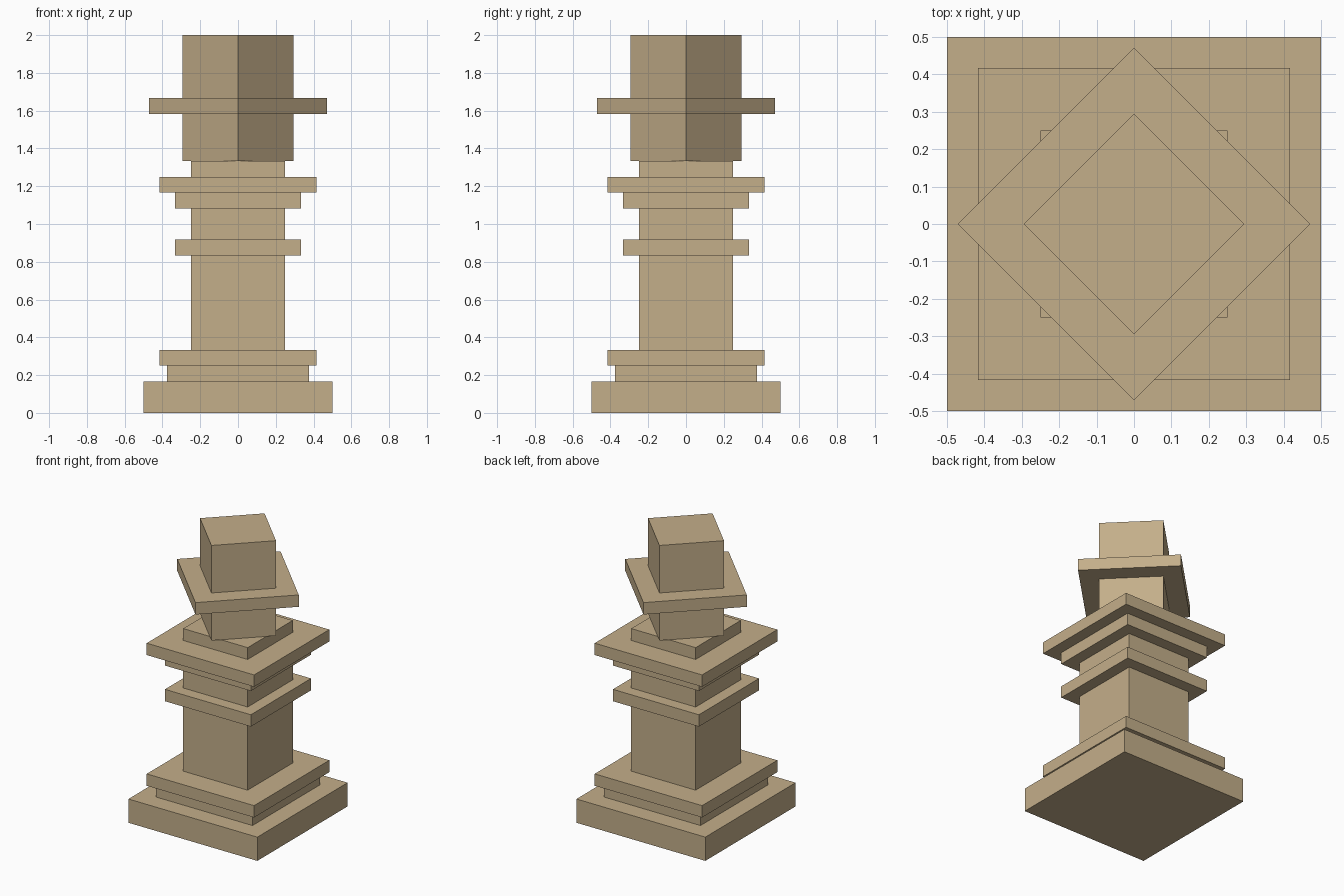
import bpy
import math

cube = bpy.data.objects.get("Cube")
if cube:
    bpy.data.objects.remove(cube, do_unlink=True)

# Sandstone colour
stone = bpy.data.materials.new("sandstone")
stone.use_nodes = True
colour = (0.55, 0.425, 0.254, 1)
stone.diffuse_color = colour
stone.node_tree.nodes["Principled BSDF"].inputs["Base Color"].default_value = colour

UNIT = 1 / 12  # one block step


def slab(name, half, bottom, top, turn=0):
    """Square block: half width, bottom and top in steps, turn in degrees."""
    bpy.ops.mesh.primitive_cube_add(
        size=1, location=(0, 0, (bottom + top) / 2 * UNIT))
    ob = bpy.context.object
    ob.name = name
    ob.scale = (2 * half * UNIT, 2 * half * UNIT, (top - bottom) * UNIT)
    ob.rotation_euler.z = math.radians(turn)
    ob.data.materials.append(stone)
    return ob


# Stepped foot
slab("base_plinth", 6, 0, 2)
slab("base_step", 4.5, 2, 3)
slab("base_cap", 5, 3, 4)

# Shaft with its collars
slab("shaft", 3, 4, 16)
slab("middle_collar", 4, 10, 11)
slab("upper_collar", 4, 13, 14)
slab("capital", 5, 14, 15)

# Turned head block and its brim
slab("head_block", 2.5, 16, 24, 45)
slab("head_brim", 4, 19, 20, 45)
